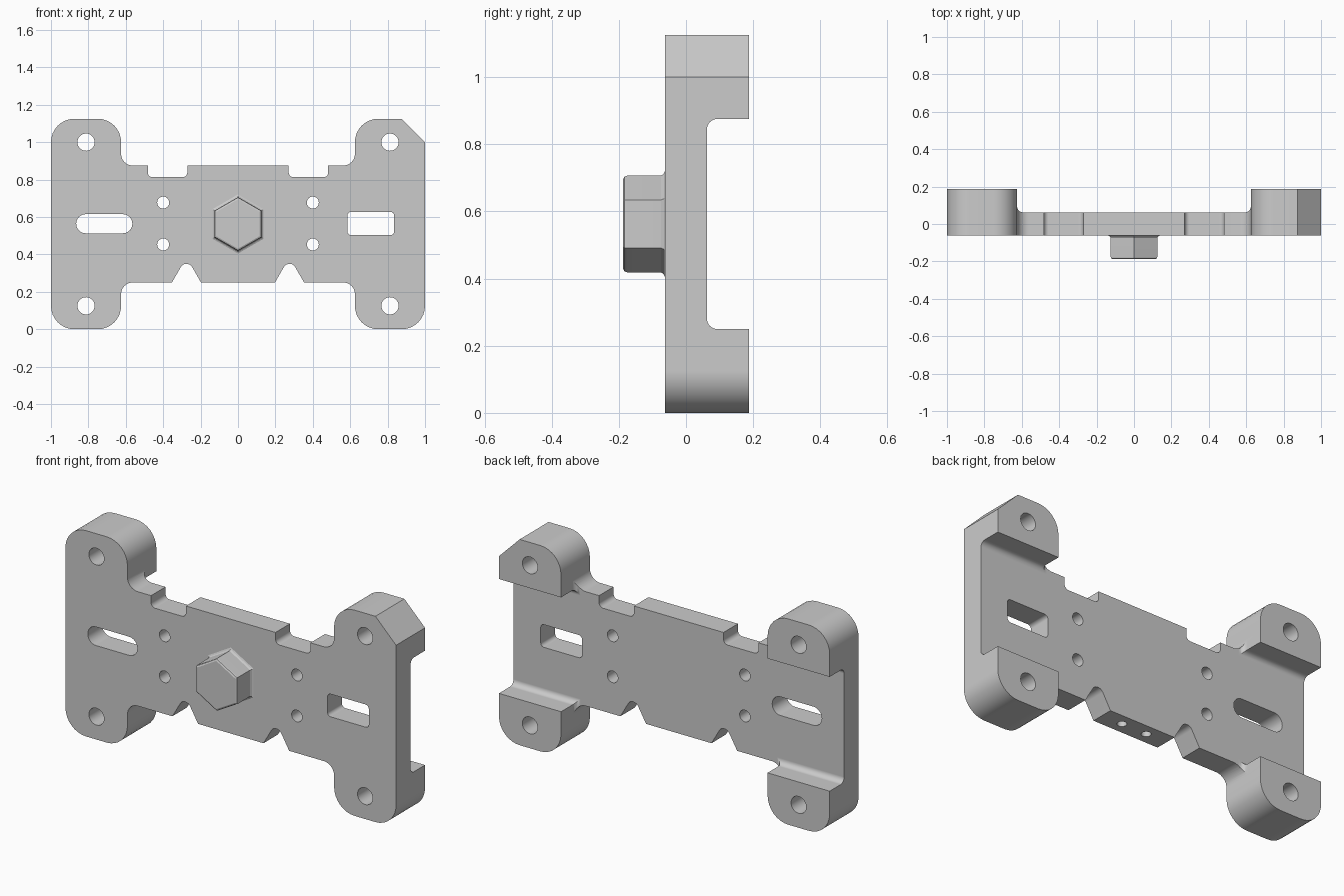
import bpy, bmesh, math
from mathutils import Vector

if "Cube" in bpy.data.objects:
    bpy.data.objects.remove(bpy.data.objects["Cube"])


def rounded(corners, seg=8):
    """Polygon from (u, v, radius) corners, each rounded by a tangent arc."""
    out, n = [], len(corners)
    for i, (u, v, r) in enumerate(corners):
        p = Vector((u, v))
        if r == 0:
            out.append(p)
            continue
        a = (Vector(corners[i - 1][:2]) - p).normalized()
        b = (Vector(corners[(i + 1) % n][:2]) - p).normalized()
        half = a.angle(b) / 2
        c = p + (a + b).normalized() * (r / math.sin(half))
        t = r / math.tan(half)
        s, e = p + a * t - c, p + b * t - c
        ang = s.angle_signed(e)
        a0 = math.atan2(s.y, s.x)
        for k in range(seg + 1):
            w = a0 - ang * k / seg
            out.append(c + Vector((math.cos(w), math.sin(w))) * r)
    return out


def circle(u, v, r, n=32):
    return [Vector((u + r * math.cos(2 * math.pi * k / n), v + r * math.sin(2 * math.pi * k / n)))
            for k in range(n)]


def rect(u0, u1, v0, v1, r):
    return rounded([(u0, v0, r), (u1, v0, r), (u1, v1, r), (u0, v1, r)])


def loft(name, rings):
    """Solid through matching rings of 3D points."""
    bm = bmesh.new()
    vs = [[bm.verts.new(p) for p in ring] for ring in rings]
    n = len(vs[0])
    bm.faces.new(vs[0])
    bm.faces.new(vs[-1])
    for a, b in zip(vs, vs[1:]):
        for i in range(n):
            j = (i + 1) % n
            bm.faces.new((a[i], a[j], b[j], b[i]))
    bmesh.ops.recalc_face_normals(bm, faces=bm.faces)
    me = bpy.data.meshes.new(name)
    bm.to_mesh(me)
    bm.free()
    ob = bpy.data.objects.new(name, me)
    bpy.context.collection.objects.link(ob)
    return ob


AXES = {'x': lambda u, v, d: (d, u, v), 'y': lambda u, v, d: (u, d, v), 'z': lambda u, v, d: (u, v, d)}


def prism(name, poly, axis, d0, d1):
    f = AXES[axis]
    return loft(name, [[f(p.x, p.y, d) for p in poly] for d in (d0, d1)])


def activate(ob):
    bpy.ops.object.select_all(action='DESELECT')
    ob.select_set(True)
    bpy.context.view_layer.objects.active = ob


def cut(target, poly, axis, d0, d1):
    cutter = prism("cutter", poly, axis, d0, d1)
    cutter.hide_render = True
    activate(target)
    m = target.modifiers.new("cut", 'BOOLEAN')
    m.operation, m.solver, m.object = 'DIFFERENCE', 'EXACT', cutter
    bpy.ops.object.modifier_apply(modifier=m.name)
    bpy.data.objects.remove(cutter)


def smooth(ob):
    activate(ob)
    bpy.ops.object.shade_smooth_by_angle(angle=math.radians(25))
    m = ob.modifiers.new("normals", 'WEIGHTED_NORMAL')
    m.keep_sharp = True


# Plate outline: right half from bottom to top, left half mirrored
R, F, N = 0.125, 0.0625, 0.025
bottom = [(0.198, 0.25, 0), (0.2755, 0.385, 0.035), (0.353, 0.25, 0),
          (0.625, 0.25, F), (0.625, 0, R), (1, 0, R)]
top = [(0.625, 1.125, R), (0.625, 0.875, F), (0.482, 0.875, 0),
       (0.482, 0.8125, N), (0.271, 0.8125, N), (0.271, 0.875, 0)]
right = bottom + [(1, 1, 0), (0.875, 1.125, 0)] + top
left = bottom + [(1, 1.125, R)] + top
outline = rounded(right + [(-u, v, r) for u, v, r in reversed(left)])
plate = prism("mounting_plate", outline, 'y', -0.0625, 0.1875)

# Milled back: a channel along x and a wide channel along z leave four feet
cut(plate, rounded([(0.0625, 0.25, 0.03), (0.3, 0.25, 0), (0.3, 0.875, 0), (0.0625, 0.875, 0.03)]),
    'x', -1.2, 1.2)
cut(plate, rounded([(-0.6245, 0.0625, 0.03), (0.6245, 0.0625, 0.03), (0.6245, 0.3, 0), (-0.6245, 0.3, 0)]),
    'z', -0.2, 1.3)

# Foot holes and small plate holes
for s in (-1, 1):
    for u, v, r in ((0.8125, 0.125, 0.046), (0.8125, 1.0, 0.046), (0.4, 0.453, 0.032), (0.4, 0.677, 0.032)):
        cut(plate, circle(s * u, v, r), 'y', -0.3, 0.3)
    # Blind holes in the lower edge
    cut(plate, circle(s * 0.075, 0, 0.024, 24), 'z', -0.1, 0.4)

# Rounded slot and squarer slot
cut(plate, rect(-0.865, -0.565, 0.513, 0.615, 0.0505), 'y', -0.3, 0.3)
cut(plate, rect(0.585, 0.835, 0.503, 0.627, 0.02), 'y', -0.3, 0.3)
smooth(plate)

# Hexagonal boss with flared base and chamfered front edge
rings = []
for y, r in ((-0.055, 0.158), (-0.0625, 0.158), (-0.066, 0.150), (-0.074, 0.144),
             (-0.1755, 0.144), (-0.1835, 0.141), (-0.1875, 0.132)):
    rings.append([(r * math.sin(k * math.pi / 3), y, 0.5625 + r * math.cos(k * math.pi / 3)) for k in range(6)])
boss = loft("hex_boss", rings)
smooth(boss)
